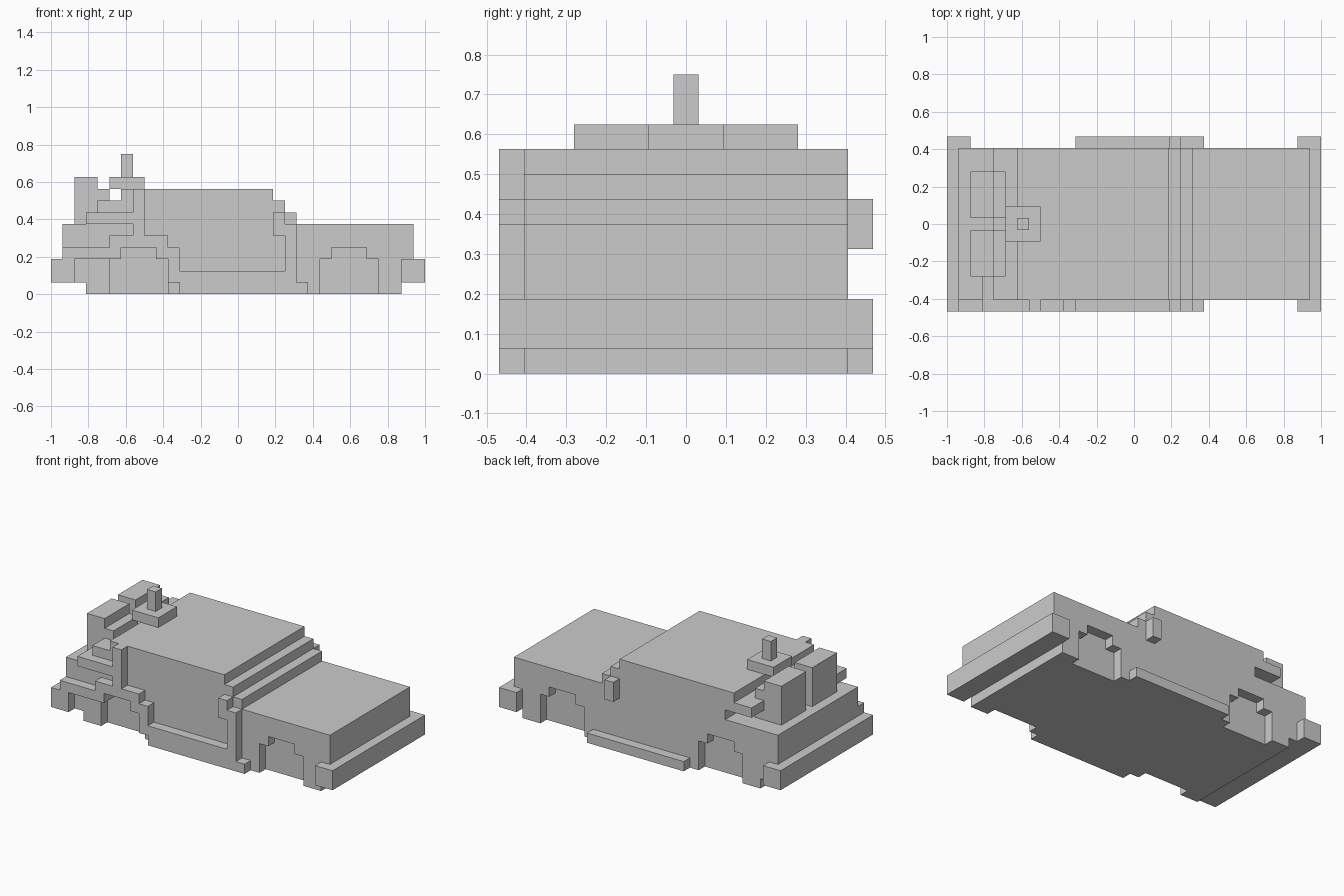
import bpy, bmesh

if "Cube" in bpy.data.objects:
    bpy.data.objects.remove(bpy.data.objects["Cube"])

U = 1 / 16  # block unit


def extrude(name, profile, y0, y1):
    """Extrude an x-z outline (in block units) from y0 to y1."""
    bm = bmesh.new()
    face = bm.faces.new([bm.verts.new((x * U, y0 * U, z * U)) for x, z in profile])
    out = bmesh.ops.extrude_face_region(bm, geom=[face])
    verts = [g for g in out["geom"] if isinstance(g, bmesh.types.BMVert)]
    bmesh.ops.translate(bm, verts=verts, vec=(0, (y1 - y0) * U, 0))
    bmesh.ops.recalc_face_normals(bm, faces=bm.faces)
    mesh = bpy.data.meshes.new(name)
    bm.to_mesh(mesh)
    bm.free()
    obj = bpy.data.objects.new(name, mesh)
    bpy.context.collection.objects.link(obj)
    return obj


def box(name, x0, x1, y0, y1, z0, z1):
    return extrude(name, [(x0, z0), (x1, z0), (x1, z1), (x0, z1)], y0, y1)


# Body with hood, stepped windscreen, roof and stepped rear
body = extrude("body", [
    (-13, 0), (14, 0), (14, 1), (15, 1), (15, 6), (5, 6), (5, 7), (4, 7), (4, 8),
    (3, 8), (3, 9), (-10, 9), (-10, 8), (-12, 8), (-12, 7), (-9, 7), (-9, 6),
    (-15, 6), (-15, 1), (-13, 1)], -6.5, 6.5)

# Wheel arches cut one block deep into both sides
for x in (-11, 7):
    for y0, y1 in ((-8, -5.5), (5.5, 8)):
        arch = extrude("arch_cutter", [
            (x, -1), (x + 5, -1), (x + 5, 3), (x + 4, 3), (x + 4, 4),
            (x + 1, 4), (x + 1, 3), (x, 3)], y0, y1)
        arch.hide_render = True
        mod = body.modifiers.new("arch", 'BOOLEAN')
        mod.operation = 'DIFFERENCE'
        mod.solver = 'EXACT'
        mod.object = arch
        bpy.context.view_layer.objects.active = body
        bpy.ops.object.modifier_apply(modifier=mod.name)
        bpy.data.objects.remove(arch)

# Bumpers
box("front_bumper", 14, 16, -7.5, 7.5, 1, 3)
box("rear_bumper", -16, -14, -7.5, 7.5, 1, 3)

# Stepped trim on the near side: fender edge, pillar, sill, mirror
extrude("side_trim", [
    (-15, 3), (-15, 4), (-11, 4), (-11, 5), (-9, 5), (-9, 9), (-8, 9), (-8, 5),
    (-6, 5), (-6, 4), (-5, 4), (-5, 2), (4, 2), (4, 5), (3, 5), (3, 7), (4, 7),
    (4, 6), (5, 6), (5, 1), (6, 1), (6, 0), (-5, 0), (-5, 1), (-6, 1), (-6, 3),
    (-7, 3), (-7, 4), (-10, 4), (-10, 3)], -7.5, -6.5)
box("side_shelf", -13, -9, -7.5, -4.5, 6, 7)

# Sill and mirror on the far side
box("far_sill", -5, 6, 6.5, 7.5, 0, 1)
box("far_mirror", 3, 4, 6.5, 7.5, 5, 7)

# Pair of rear vents
for side, y0 in (("right", -4.5), ("left", 0.5)):
    extrude("rear_vent_" + side, [
        (-14, 6), (-14, 10), (-12, 10), (-12, 9), (-11, 9), (-11, 6)], y0, y0 + 4)

# Roof antenna
box("antenna_base", -11, -8, -1.5, 1.5, 9, 10)
box("antenna", -10, -9, -0.5, 0.5, 10, 12)
